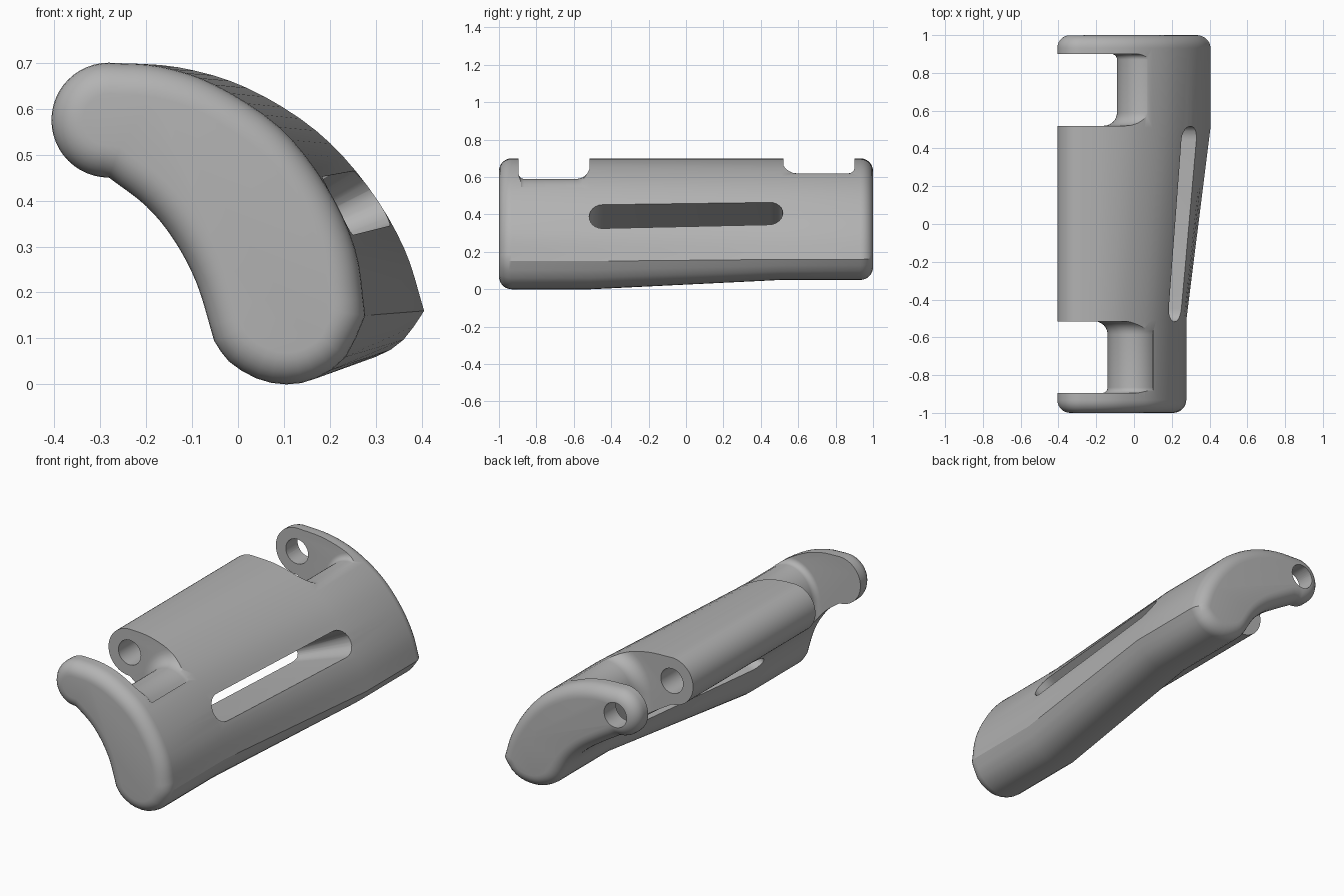
import bpy, bmesh
from math import pi, sin, cos
from mathutils import Vector

if "Cube" in bpy.data.objects:
    bpy.data.objects.remove(bpy.data.objects["Cube"], do_unlink=True)

grey = bpy.data.materials.new("plain_grey")
grey.use_nodes = True
colour = (0.45, 0.45, 0.45, 1)
grey.diffuse_color = colour
grey.node_tree.nodes["Principled BSDF"].inputs["Base Color"].default_value = colour

PIVOT = Vector((-0.281, 0.575))
KNUCKLE = 0.125


def spline(points, n):
    """Smooth curve through 2D points, n samples, last point left out."""
    p = [Vector(q) for q in points]
    p = [2 * p[0] - p[1]] + p + [2 * p[-1] - p[-2]]
    out = []
    for k in range(n):
        s = k / n * (len(p) - 3)
        i = int(s)
        t = s - i
        a, b, c, d = p[i:i + 4]
        out.append(0.5 * (2 * b + (c - a) * t + (2 * a - 5 * b + 4 * c - d) * t ** 2
                          + (3 * b - a - 3 * c + d) * t ** 3))
    return out


def section(inner, bottom, outer):
    """Closed outline: knuckle arc, hollow inside, rounded foot, domed outside."""
    arc = [PIVOT + KNUCKLE * Vector((cos(a), sin(a)))
           for a in (pi / 2 + pi * k / 24 for k in range(24))]
    return arc + spline(inner, 16) + spline(bottom, 12) + spline(outer, 24)


def inset(outline, d):
    """Mitred inward offset of a counter-clockwise outline."""
    out = []
    for i, p in enumerate(outline):
        e1 = (p - outline[i - 1]).normalized()
        e2 = (outline[(i + 1) % len(outline)] - p).normalized()
        n1, n2 = Vector((-e1.y, e1.x)), Vector((-e2.y, e2.x))
        out.append(p + (n1 + n2) * d / (1 + n1.dot(n2)))
    return out


def loft(name, rings):
    """Skin a list of 3D rings and cap both ends."""
    bm = bmesh.new()
    rows = [[bm.verts.new(v) for v in ring] for ring in rings]
    for r, s in zip(rows, rows[1:]):
        for i in range(len(r)):
            j = (i + 1) % len(r)
            bm.faces.new((r[i], r[j], s[j], s[i]))
    bm.faces.new(rows[0])
    bm.faces.new(rows[-1])
    bmesh.ops.recalc_face_normals(bm, faces=bm.faces)
    mesh = bpy.data.meshes.new(name)
    bm.to_mesh(mesh)
    bm.free()
    ob = bpy.data.objects.new(name, mesh)
    bpy.context.collection.objects.link(ob)
    return ob


# Curved body: a narrow front outline blended into a wide back outline
front = section(
    [(-0.281, 0.45), (-0.2, 0.388), (-0.14, 0.315), (-0.09, 0.22), (-0.052, 0.095)],
    [(-0.052, 0.095), (-0.02, 0.05), (0.04, 0.013), (0.105, 0.0), (0.17, 0.013),
     (0.235, 0.06), (0.277, 0.15)],
    [(0.277, 0.15), (0.255, 0.295), (0.19, 0.435), (0.09, 0.56), (-0.05, 0.652),
     (-0.17, 0.692), (-0.281, 0.70)])
back = section(
    [(-0.281, 0.45), (-0.18, 0.388), (-0.08, 0.32), (0.0, 0.24), (0.065, 0.135)],
    [(0.065, 0.135), (0.1, 0.095), (0.16, 0.062), (0.225, 0.05), (0.3, 0.06),
     (0.36, 0.097), (0.405, 0.16)],
    [(0.405, 0.16), (0.362, 0.295), (0.283, 0.43), (0.17, 0.552), (0.02, 0.645),
     (-0.13, 0.69), (-0.281, 0.70)])

FILLET = 0.068
STEPS = 7
rings = []
for outline, end in ((front, -1), (back, 1)):
    part = []
    # rounded rim runs from the flat end to full size
    for k in range(STEPS + 1):
        a = pi / 2 * k / STEPS
        y = end * (1 - FILLET * (1 - cos(a)))
        part.append([(p.x, y, p.y) for p in inset(outline, FILLET * (1 - sin(a)))])
    part.append([(p.x, end * 0.51, p.y) for p in outline])
    rings += part if end < 0 else part[::-1]
body = loft("lever_body", rings)


# Hinge pockets: leave a rounded lip on the body and soft corners beside it
def pocket(name, side, near, far, centre, rx, rz):
    cx, cz = centre
    rings = []
    for y, toward, c in ((near, 1, 0.07), (far, -1, 0.03)):
        steps = range(6, -1, -1) if toward < 0 else range(7)
        for k in steps if toward > 0 else reversed(steps):
            a = pi / 2 * k / 6
            grow = c * (1 - sin(a))
            yy = side * (y + toward * c * (1 - cos(a)))
            lip = [(cx + (rx + grow) * cos(t), cz + (rz + grow) * sin(t))
                   for t in (pi / 4 + 0.75 * pi * i / 18 for i in range(19))]
            lip += [(cx - rx - grow, 0.1), (-0.8, 0.1), (-0.8, cz + 0.45),
                    (cx + 0.45, cz + 0.45)]
            rings.append((yy, [(x, yy, z) for x, z in lip]))
    rings.sort(key=lambda r: r[0])
    return loft(name, [ring for _, ring in rings])


# Pin hole through the middle knuckle and the back ear only
pin_hole = loft("pin_hole_cutter", [
    [(PIVOT.x + 0.066 * cos(2 * pi * k / 48), y, PIVOT.y + 0.066 * sin(2 * pi * k / 48))
     for k in range(48)] for y in (-0.7, 1.2)])

# Long round-ended slot, narrowing inwards as its floor rises
axis = Vector((0.85, 0, 0.53)).normalized()
along = Vector((0.08, 0.9, 0.02)).normalized()
down = along.cross(axis).normalized()
slot_centre = Vector((0.257, 0, 0.398))
slot_rings = []
for depth in (-0.42, 0.12):
    half = 0.072 + 0.11 * depth
    ring = []
    for end in (1, -1):
        for k in range(13):
            a = pi * k / 12 - pi / 2
            ring.append(slot_centre + axis * depth - down * (0.072 - half)
                        + end * (along * (0.448 + 0.072 * cos(a)) + down * half * sin(a)))
    slot_rings.append(ring)

cutters = [
    pocket("front_pocket_cutter", -1, 0.515, 0.895, (0.0, 0.43), 0.14, 0.16),
    pocket("back_pocket_cutter", 1, 0.52, 0.90, (0.05, 0.47), 0.14, 0.15),
    pin_hole,
    loft("slot_cutter", slot_rings),
]
for cutter in cutters:
    cutter.hide_render = True
    mod = body.modifiers.new(cutter.name, "BOOLEAN")
    mod.operation = "DIFFERENCE"
    mod.solver = "EXACT"
    mod.object = cutter

# Bake the cuts, then drop the cutters
bpy.ops.object.select_all(action="DESELECT")
bpy.context.view_layer.objects.active = body
body.select_set(True)
for mod in list(body.modifiers):
    bpy.ops.object.modifier_apply(modifier=mod.name)
for cutter in cutters:
    bpy.data.objects.remove(cutter, do_unlink=True)
body.data.materials.clear()
body.data.materials.append(grey)
bpy.ops.object.shade_smooth_by_angle(angle=0.5)
